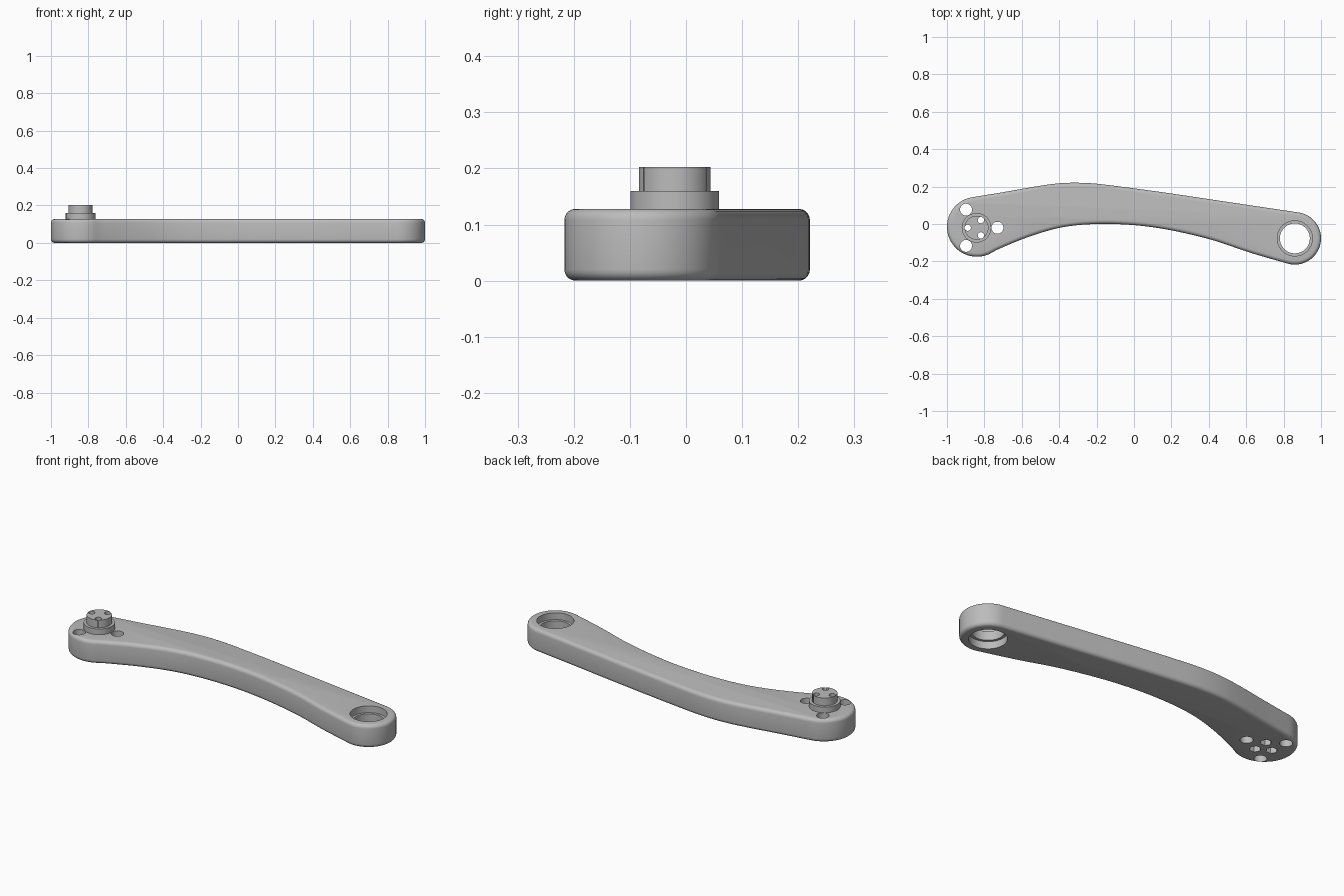
import bpy, bmesh, math
from mathutils import Vector

cube = bpy.data.objects.get("Cube")
if cube:
    bpy.data.objects.remove(cube, do_unlink=True)

THICK = 0.128
PIVOT = Vector((-0.842, -0.02))
EYE = Vector((0.86, -0.077))

grey = bpy.data.materials.new("plain grey")
grey.use_nodes = True
grey.diffuse_color = (0.5, 0.5, 0.5, 1)
grey.node_tree.nodes["Principled BSDF"].inputs["Base Color"].default_value = (0.5, 0.5, 0.5, 1)


def add_object(name, bm):
    bmesh.ops.recalc_face_normals(bm, faces=bm.faces)
    mesh = bpy.data.meshes.new(name)
    bm.to_mesh(mesh)
    bm.free()
    mesh.materials.append(grey)
    obj = bpy.data.objects.new(name, mesh)
    bpy.context.collection.objects.link(obj)
    return obj


def prism(name, points, z0, z1):
    bm = bmesh.new()
    base = bm.faces.new([bm.verts.new((x, y, z0)) for x, y in points])
    top = bmesh.ops.extrude_face_region(bm, geom=[base])["geom"]
    verts = [v for v in top if isinstance(v, bmesh.types.BMVert)]
    bmesh.ops.translate(bm, verts=verts, vec=(0, 0, z1 - z0))
    return add_object(name, bm)


def arc(center, radius, start, end, steps):
    angles = [math.radians(start + (end - start) * i / steps) for i in range(steps + 1)]
    return [center + radius * Vector((math.cos(a), math.sin(a))) for a in angles]


def disc(name, center, radius, z0, z1, sides=48):
    return prism(name, arc(center, radius, 0, 360, sides)[:-1], z0, z1)


def smooth_path(points, steps=6):
    """Catmull-Rom curve through the points, without its two ends."""
    pts = [Vector(p) for p in points]
    pts = [2 * pts[0] - pts[1]] + pts + [2 * pts[-1] - pts[-2]]
    out = []
    for a, b, c, d in zip(pts, pts[1:], pts[2:], pts[3:]):
        for i in range(steps):
            t = i / steps
            out.append(0.5 * (2 * b + (c - a) * t + (2 * a - 5 * b + 4 * c - d) * t ** 2
                              + (3 * b - a - 3 * c + d) * t ** 3))
    return out[1:]


def apply_modifiers(obj):
    bpy.context.view_layer.objects.active = obj
    for mod in list(obj.modifiers):
        bpy.ops.object.modifier_apply(modifier=mod.name)


def cut(obj, cutters):
    for cutter in cutters:
        mod = obj.modifiers.new("cut", "BOOLEAN")
        mod.operation = "DIFFERENCE"
        mod.solver = "EXACT"
        mod.object = cutter
    apply_modifiers(obj)


# Arm outline: two round ends joined by a curved back and belly
pivot_end = arc(Vector((-0.84, -0.015)), 0.16, 101, 294, 32)
eye_end = arc(Vector((0.86, -0.077)), 0.14, -105, 82, 32)
belly = smooth_path([pivot_end[-1], (-0.71, -0.128), (-0.55, -0.064), (-0.38, -0.017),
                     (-0.2, 0), (0, -0.006), (0.2, -0.034), (0.42, -0.086),
                     (0.62, -0.153), eye_end[0]])
back = smooth_path([eye_end[-1], (0.5, 0.118), (0.15, 0.17), (-0.12, 0.206),
                    (-0.25, 0.219), (-0.38, 0.219), (-0.51, 0.203), (-0.7, 0.17), pivot_end[0]])
arm = prism("arm", pivot_end + belly + eye_end + back, 0, THICK)
bevel = arm.modifiers.new("rounded edges", "BEVEL")
bevel.width = 0.02
bevel.segments = 5
bevel.limit_method = "ANGLE"
bevel.angle_limit = math.radians(50)
bevel.use_clamp_overlap = False
apply_modifiers(arm)

# Stepped boss above the pivot
collar = disc("pivot_collar", PIVOT, 0.079, THICK - 0.004, 0.16, 64)
boss = disc("pivot_boss", PIVOT, 0.064, 0.156, 0.203, 64)

# Cutters: bored eye, mounting holes, screw holes with hexagonal nut pockets
bore = [disc("eye_hole", EYE, 0.08, -0.1, 0.3, 64),
        disc("eye_upper_seat", EYE, 0.094, 0.09, 0.3, 64),
        disc("eye_lower_seat", EYE, 0.094, -0.1, 0.04, 64)]
mounts, screws, pockets = [], [], []
for i in range(3):
    turn = math.radians(120 * i)
    out = Vector((math.cos(turn), math.sin(turn)))
    mounts.append(disc("mount_hole", PIVOT + out * 0.112, 0.032, -0.1, 0.3, 32))
    screws.append(disc("screw_hole", PIVOT - out * 0.047, 0.017, -0.1, 0.3, 24))
    pockets.append(disc("nut_pocket", PIVOT - out * 0.047, 0.029, -0.1, 0.05, 6))

cut(arm, bore + mounts + screws + pockets)
for part in (collar, boss):
    cut(part, screws)
for cutter in bore + mounts + screws + pockets:
    bpy.data.objects.remove(cutter, do_unlink=True)

# Smooth shading with crisp rims
bpy.ops.object.select_all(action="DESELECT")
for part in (arm, collar, boss):
    part.select_set(True)
bpy.context.view_layer.objects.active = arm
bpy.ops.object.shade_smooth_by_angle(angle=math.radians(30))
